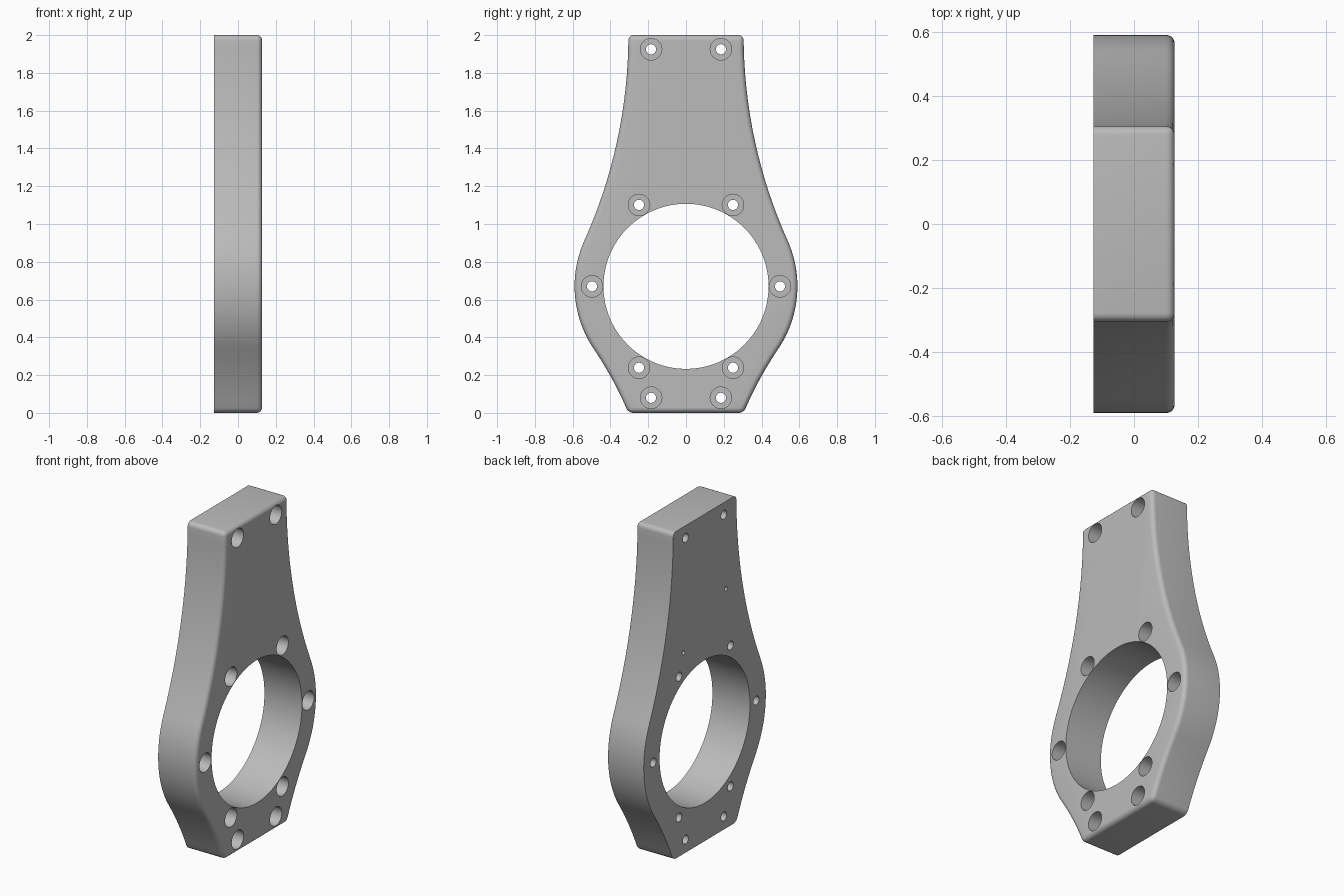
import bpy, bmesh, math
from mathutils import Matrix, Vector

if "Cube" in bpy.data.objects:
    bpy.data.objects.remove(bpy.data.objects["Cube"])

HALF = 0.127            # half the plate thickness
CENTRE = Vector((0, 0.67))
RING, BORE, BOLT = 0.59, 0.437, 0.4975
NECK = 0.305            # half width at both ends

grey = bpy.data.materials.new("plain grey")
grey.use_nodes = True
grey.diffuse_color = (0.5, 0.5, 0.5, 1)
grey.node_tree.nodes["Principled BSDF"].inputs["Base Color"].default_value = (0.5, 0.5, 0.5, 1)


def arc(centre, radius, start, end, count):
    return [centre + radius * Vector((math.cos(a), math.sin(a)))
            for a in (start + (end - start) * i / count for i in range(count + 1))]


def fillet_radius(angle):
    """Radius of the flare tangent to the ring at angle and ending at the foot."""
    p = CENTRE + RING * Vector((math.cos(angle), math.sin(angle)))
    d = p - Vector((NECK, 0))
    return -d.length_squared / (2 * d.dot(Vector((math.cos(angle), math.sin(angle)))))


# Half outline: foot flare, ring, long neck flare
low = math.radians(-34)
r_low = fillet_radius(low)
c_low = CENTRE + (RING + r_low) * Vector((math.cos(low), math.sin(low)))
foot = Vector((NECK, 0)) - c_low
foot_angle = math.atan2(foot.y, foot.x) % math.tau

rise = 2 - CENTRE.y
r_top = (NECK ** 2 + rise ** 2 - RING ** 2) / (2 * (RING - NECK))
c_top = Vector((NECK + r_top, 2))
high = math.atan2(rise, c_top.x)

half = arc(c_low, r_low, foot_angle, low + math.pi, 6)
half += arc(CENTRE, RING, low, high, 24)[1:]
half += arc(c_top, r_top, high + math.pi, math.pi, 16)[1:]
half[0], half[-1] = Vector((NECK, 0)), Vector((NECK, 2))
outline = half + [Vector((-p.x, p.y)) for p in reversed(half)]

# Plate with rounded corners and a rounded rim on one side
bm = bmesh.new()
base = bm.faces.new([bm.verts.new((-HALF, p.x, p.y)) for p in outline])
top = bmesh.ops.extrude_face_region(bm, geom=[base])["geom"]
bmesh.ops.translate(bm, verts=[v for v in top if isinstance(v, bmesh.types.BMVert)],
                    vec=(2 * HALF, 0, 0))
bmesh.ops.recalc_face_normals(bm, faces=bm.faces)


def rounded(e):
    a, b = (v.co for v in e.verts)
    if a.x > 0 and b.x > 0:
        return True
    return a.x * b.x < 0 and (a.z < 0.001 or a.z > 1.999)


bmesh.ops.bevel(bm, geom=[e for e in bm.edges if rounded(e)], offset=0.027,
                offset_type='OFFSET', segments=5, profile=0.5,
                affect='EDGES', clamp_overlap=False)
mesh = bpy.data.meshes.new("bracket_plate")
bm.to_mesh(mesh)
bm.free()
plate = bpy.data.objects.new("bracket_plate", mesh)
bpy.context.collection.objects.link(plate)
mesh.materials.append(grey)


def drill(name, holes):
    """Cut cylinders along x; each hole is (y, z, radius, x_from, x_to, sides)."""
    cb = bmesh.new()
    for y, z, r, x0, x1, sides in holes:
        m = Matrix.Translation(((x0 + x1) / 2, y, z)) @ Matrix.Rotation(math.pi / 2, 4, 'Y')
        bmesh.ops.create_cone(cb, cap_ends=True, segments=sides, radius1=r,
                              radius2=r, depth=x1 - x0, matrix=m)
    me = bpy.data.meshes.new(name)
    cb.to_mesh(me)
    cb.free()
    me.materials.append(grey)
    cutter = bpy.data.objects.new(name, me)
    bpy.context.collection.objects.link(cutter)
    mod = plate.modifiers.new(name, 'BOOLEAN')
    mod.operation, mod.solver, mod.object = 'DIFFERENCE', 'EXACT', cutter
    bpy.context.view_layer.objects.active = plate
    bpy.ops.object.modifier_apply(modifier=name)
    bpy.data.objects.remove(cutter)


# Bolt positions: six around the bore, two at each end
bolts = [(BOLT * math.cos(k * math.pi / 3), CENTRE.y + BOLT * math.sin(k * math.pi / 3))
         for k in range(6)]
bolts += [(s * 0.185, z) for s in (-1, 1) for z in (0.08, 1.925)]

through = [(0, CENTRE.y, BORE, -0.3, 0.3, 96)]
through += [(y, z, 0.027, -0.3, 0.3, 24) for y, z in bolts]
# Two small blind dowel holes in the flat back
through += [(-0.205, 1.465, 0.013, -0.3, 0, 16), (0.205, 1.23, 0.013, -0.3, 0, 16)]
drill("bore_and_bolt_holes", through)
drill("counterbores", [(y, z, 0.057, 0, 0.3, 32) for y, z in bolts])

# Smooth shading with crisp hole and back edges
bpy.ops.object.select_all(action='DESELECT')
plate.select_set(True)
bpy.context.view_layer.objects.active = plate
bpy.ops.object.shade_smooth_by_angle(angle=math.radians(35))
